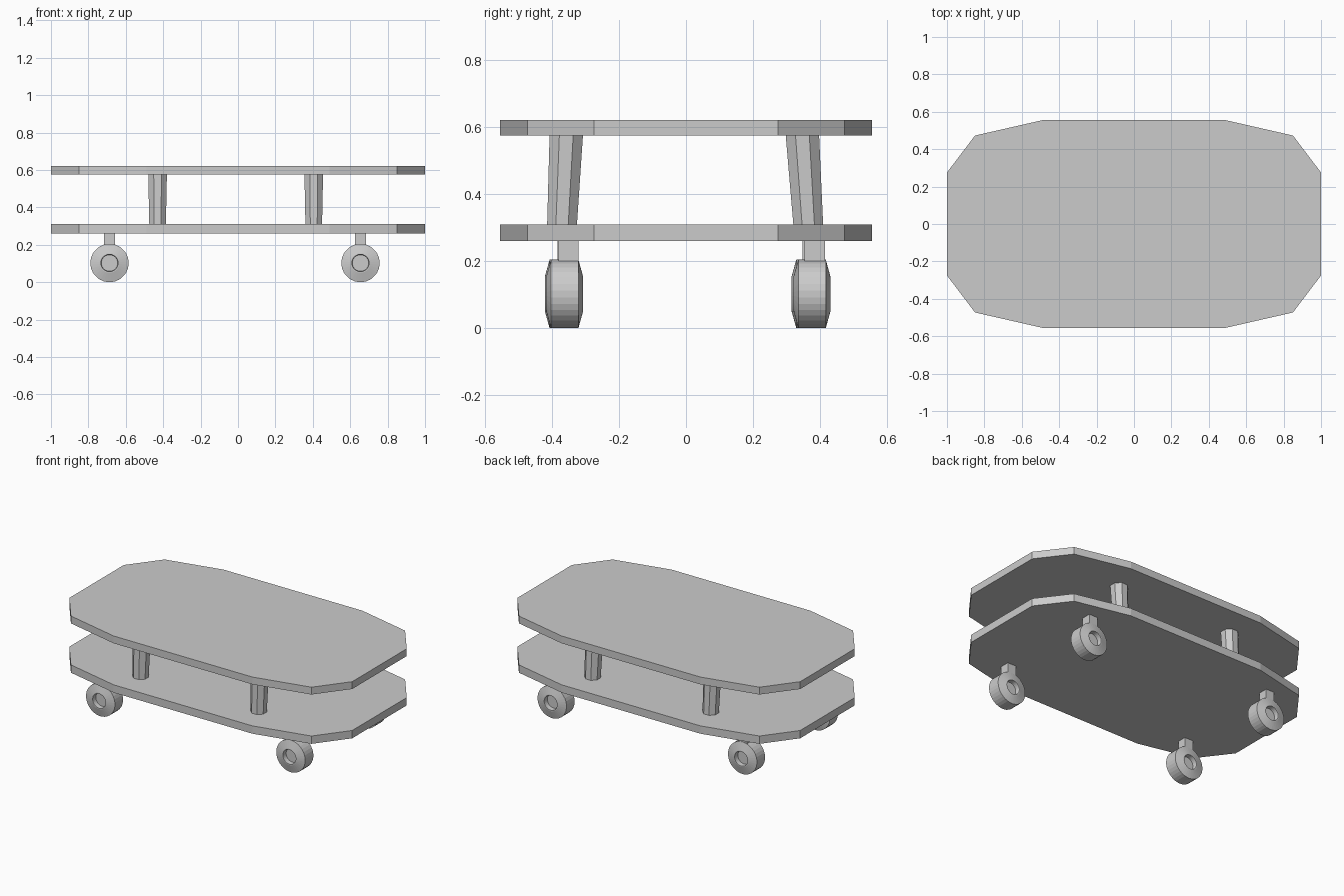
import bpy, bmesh, math
from mathutils import Vector

cube = bpy.data.objects.get("Cube")
if cube:
    bpy.data.objects.remove(cube, do_unlink=True)

grey = bpy.data.materials.new("plain grey")
grey.use_nodes = True
GREY = (0.6, 0.6, 0.6, 1)
grey.diffuse_color = GREY
grey.node_tree.nodes["Principled BSDF"].inputs["Base Color"].default_value = GREY


def add_part(name, bm):
    bmesh.ops.recalc_face_normals(bm, faces=bm.faces)
    mesh = bpy.data.meshes.new(name)
    bm.to_mesh(mesh)
    bm.free()
    mesh.materials.append(grey)
    obj = bpy.data.objects.new(name, mesh)
    bpy.context.scene.collection.objects.link(obj)
    return obj


def loft(name, rings):
    """Join rings of equal length into a closed solid."""
    bm = bmesh.new()
    loops = [[bm.verts.new(p) for p in ring] for ring in rings]
    n = len(loops[0])
    for a, b in zip(loops, loops[1:]):
        for i in range(n):
            j = (i + 1) % n
            bm.faces.new((a[i], a[j], b[j], b[i]))
    bm.faces.new(loops[0])
    bm.faces.new(loops[-1])
    return add_part(name, bm)


def circle(center, radius, sides, axis):
    """Ring of points round the y or z axis."""
    ring = []
    for i in range(sides):
        t = 2 * math.pi * (i + 0.5) / sides
        u, v = radius * math.cos(t), radius * math.sin(t)
        ring.append(Vector(center) + Vector((u, v, 0) if axis == "z" else (u, 0, v)))
    return ring


# Two decks sharing one chamfered outline
corner = [(1, 0.275), (0.85, 0.473), (0.49, 0.555)]
right_half = corner + [(-x, y) for x, y in reversed(corner)]
outline = right_half + [(-x, -y) for x, y in right_half]
for name, low, high in (("lower_deck", 0.26, 0.31), ("upper_deck", 0.575, 0.622)):
    loft(name, [[(x, y, z) for x, y in outline] for z in (low, high)])

# Posts lean slightly inward and widen towards the top
for side, x in (("right", -0.43), ("left", 0.405)):
    for end, foot, head in (("front", -0.37, -0.357), ("back", 0.365, 0.347)):
        loft(f"{end}_{side}_post", [
            circle((x, foot, 0.305), 0.048, 8, "z"),
            circle((x, head, 0.58), 0.054, 8, "z")])

# Casters: square stem and a wheel with sloped sides and recessed hubs
half_profile = [(0.025, 0.044), (0.055, 0.046), (0.055, 0.052), (0.041, 0.1025)]
profile = [(-d, r) for d, r in half_profile] + list(reversed(half_profile))
wheel_z = 0.1025
casters = (("front_right", -0.687, -0.366), ("front_left", 0.655, -0.362),
           ("back_right", -0.687, 0.37), ("back_left", 0.655, 0.376))
for name, x, y in casters:
    sy = y + (0.012 if y < 0 else 0.008)
    s = 0.03
    loft(f"{name}_stem", [
        [(x - s, sy - s, z), (x + s, sy - s, z), (x + s, sy + s, z), (x - s, sy + s, z)]
        for z in (0.19, 0.265)])
    loft(f"{name}_wheel", [circle((x, y + d, wheel_z), r, 32, "y") for d, r in profile])
